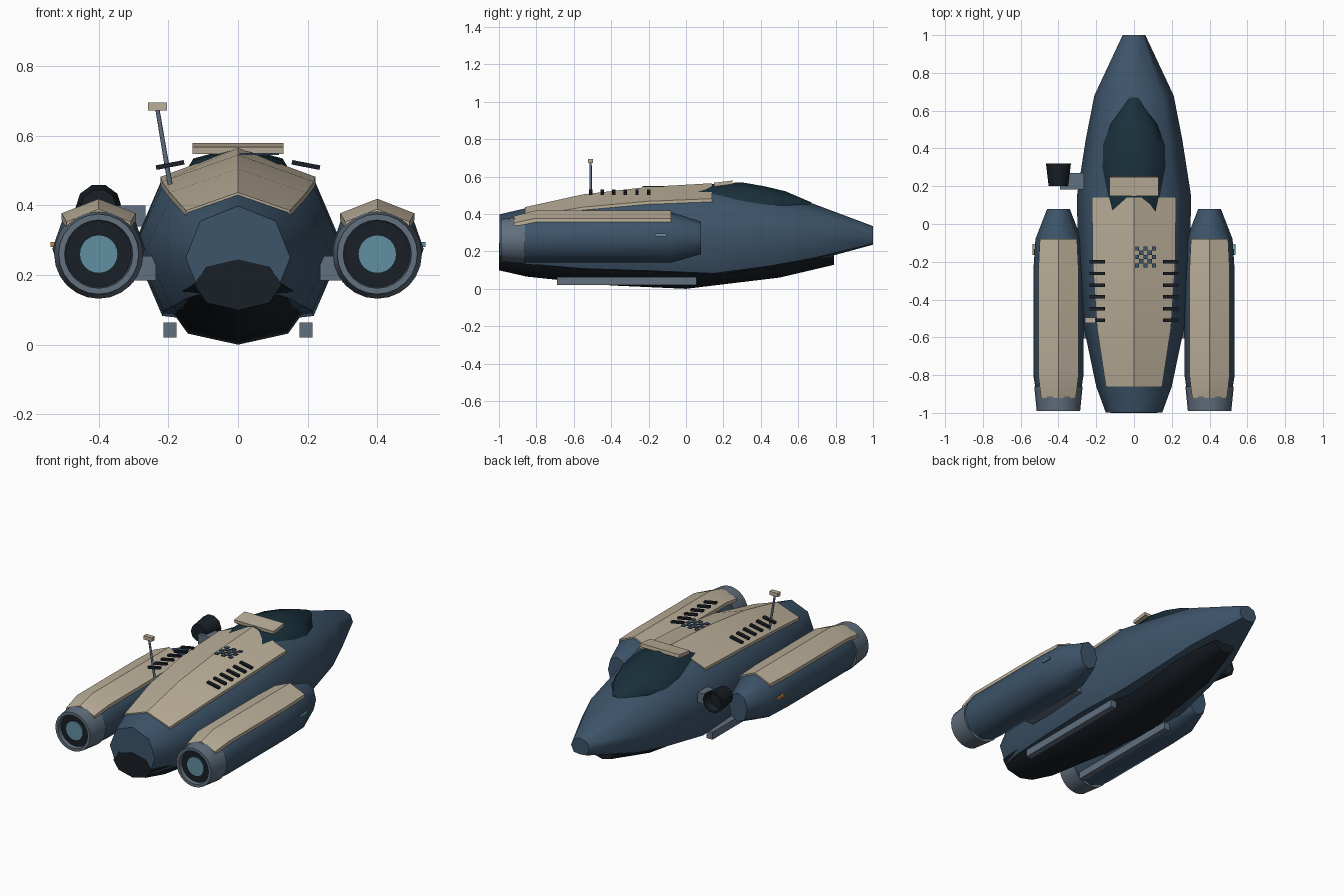
import bpy, bmesh, math
from mathutils import Vector, Matrix

if "Cube" in bpy.data.objects:
    bpy.data.objects.remove(bpy.data.objects["Cube"])


def material(name, rgb):
    m = bpy.data.materials.new(name)
    m.diffuse_color = (*rgb, 1)
    m.use_nodes = True
    m.node_tree.nodes["Principled BSDF"].inputs["Base Color"].default_value = m.diffuse_color
    return m


BLUE = material("blue", (.047, .09, .145))
TAN = material("tan", (.50, .43, .32))
GREY = material("grey", (.12, .16, .21))
DARK = material("dark", (.010, .014, .020))
GLASS = material("glass", (.010, .030, .045))
GLOW = material("glow", (.12, .28, .36))
ORANGE = material("orange", (.6, .25, .04))


def finish(name, bm, mat, smooth=None):
    bmesh.ops.recalc_face_normals(bm, faces=bm.faces)
    me = bpy.data.meshes.new(name)
    bm.to_mesh(me)
    bm.free()
    ob = bpy.data.objects.new(name, me)
    bpy.context.collection.objects.link(ob)
    me.materials.append(mat)
    if smooth:
        bpy.context.view_layer.objects.active = ob
        ob.select_set(True)
        bpy.ops.object.shade_smooth_by_angle(angle=math.radians(smooth))
        ob.select_set(False)
    return ob


def skin(name, rings, mat, smooth=None, caps=True):
    bm = bmesh.new()
    vs = [[bm.verts.new(p) for p in r] for r in rings]
    n = len(vs[0])
    for a, b in zip(vs, vs[1:]):
        for i in range(n):
            bm.faces.new((a[i], a[(i + 1) % n], b[(i + 1) % n], b[i]))
    if caps:
        bm.faces.new(vs[0])
        bm.faces.new(vs[-1])
    return finish(name, bm, mat, smooth)


# stations are (y, half width, centre z, half height)
def octagon(st, x=0, k=.72, low=1.0):
    y, rx, cz, rz = st
    shape = [(0, 1), (k, .71), (1, 0), (k, -.71), (0, -low), (-k, -.71), (-1, 0), (-k, .71)]
    return [(x + a * rx, y, cz + b * rz) for a, b in shape]


def hull_loft(name, stations, mat, x=0, k=.72, low=1.0):
    return skin(name, [octagon(s, x, k, low) for s in stations], mat, 50)


def top_panel(name, stations, y0, y1, mat, x=0, k=.72, lift=.007):
    def at(y):
        for a, b in zip(stations, stations[1:]):
            if a[0] <= y <= b[0]:
                t = (y - a[0]) / (b[0] - a[0])
                return [p + (q - p) * t for p, q in zip(a, b)]
    ys = [y0] + [s[0] for s in stations if y0 < s[0] < y1] + [y1]
    rings = []
    for y in ys:
        _, rx, cz, rz = at(y)
        o = octagon((y, rx + lift, cz, rz + lift), x, k)
        top = [o[7], o[0], o[1]]
        rings.append(top + [(p[0], p[1], p[2] - .02) for p in reversed(top)])
    return skin(name, rings, mat, 30)


def box(name, loc, size, mat, rot=(0, 0, 0)):
    bm = bmesh.new()
    bmesh.ops.create_cube(bm, size=1, matrix=Matrix.Diagonal((*size, 1)))
    ob = finish(name, bm, mat)
    ob.location = loc
    ob.rotation_euler = rot
    return ob


def circle(x, y, z, r, n):
    return [(x + r * math.cos(2 * math.pi * i / n), y, z + r * math.sin(2 * math.pi * i / n))
            for i in range(n)]


def turned(name, x, z, profile, mat, n=24, caps=True):
    return skin(name, [circle(x, y, z, r, n) for y, r in profile], mat, 40, caps)


# main hull, belly, canopy and back panel
hull = [(-.997, .15, .25, .148), (-.86, .20, .257, .173), (-.55, .265, .27, .228),
        (-.2, .297, .28, .258), (.15, .302, .28, .278), (.45, .255, .28, .222),
        (.68, .21, .285, .17), (1, .06, .28, .055)]
hull_loft("hull", hull, BLUE, low=.8)
hull_loft("belly", [(-1, .125, .172, .073), (-.85, .157, .155, .09), (-.4, .19, .125, .107),
                    (0, .20, .11, .11), (.5, .15, .14, .08), (.79, .07, .17, .042)], DARK)
hull_loft("canopy", [(.01, .15, .45, .085), (.15, .172, .45, .112), (.3, .178, .45, .119),
                     (.42, .17, .44, .108), (.53, .13, .43, .092), (.67, .03, .42, .042)], GLASS)
top_panel("back_panel", hull, -.86, .14, TAN)

# roof bar behind the canopy
box("roof_bar", (0, .2, .563), (.26, .1, .02), TAN, (.12, 0, 0))

# checker patch on the panel
for i in range(5):
    for j in range(5):
        if (i + j) % 2 == 0:
            box("check_tile", (.016 + i * .0225, -.22 + j * .0225, .547), (.0225, .0225, .006), BLUE)

# engine pods and everything mirrored
pod = [(-.93, .112, .26, .118), (-.8, .133, .275, .135), (-.25, .133, .275, .135),
       (-.08, .122, .275, .135), (.08, .06, .272, .087)]
for s, side in ((-1, "left"), (1, "right")):
    x = .4 * s
    hull_loft(side + "_pod", pod, BLUE, x, .75)
    top_panel(side + "_pod_panel", pod, -.92, -.08, TAN, x, .75, .009)
    turned(side + "_nozzle", x, .26, [(-.86, .128), (-.99, .115), (-.99, .098), (-.96, .095)], GREY)
    turned(side + "_nozzle_inner", x, .26, [(-.93, .094), (-.968, .094)], DARK)
    turned(side + "_nozzle_glow", x, .26, [(-.95, .055), (-.974, .055)], GLOW)
    box(side + "_pylon", (.28 * s, -.38, .22), (.09, .45, .07), GREY)
    box(side + "_skid", (.195 * s, -.317, .042), (.038, .745, .044), GREY)
    box(side + "_light", (.532 * s, -.135, .288), (.012, .06, .014), ORANGE if s < 0 else GLOW)
    for i in range(6):
        box(side + "_vent", (.195 * s, -.2 - i * .062, .516), (.082, .018, .013), DARK, (0, .19 * s, 0))

# antenna
a, b = Vector((-.195, -.51, .46)), Vector((-.232, -.51, .68))
bm = bmesh.new()
bmesh.ops.create_cone(bm, cap_ends=True, segments=8, radius1=.007, radius2=.006, depth=(b - a).length)
mast = finish("antenna_mast", bm, GREY, 50)
mast.location = (a + b) / 2
mast.rotation_euler = (b - a).to_track_quat('Z', 'Y').to_euler()
box("antenna_head", (-.231, -.51, .684), (.055, .028, .022), TAN)

# side dish on its bracket
box("dish_bracket", (-.328, .226, .37), (.125, .088, .06), GREY)
turned("side_dish", -.4, .395, [(.2, .052), (.32, .066), (.32, .055), (.28, .045)], DARK, 10)
